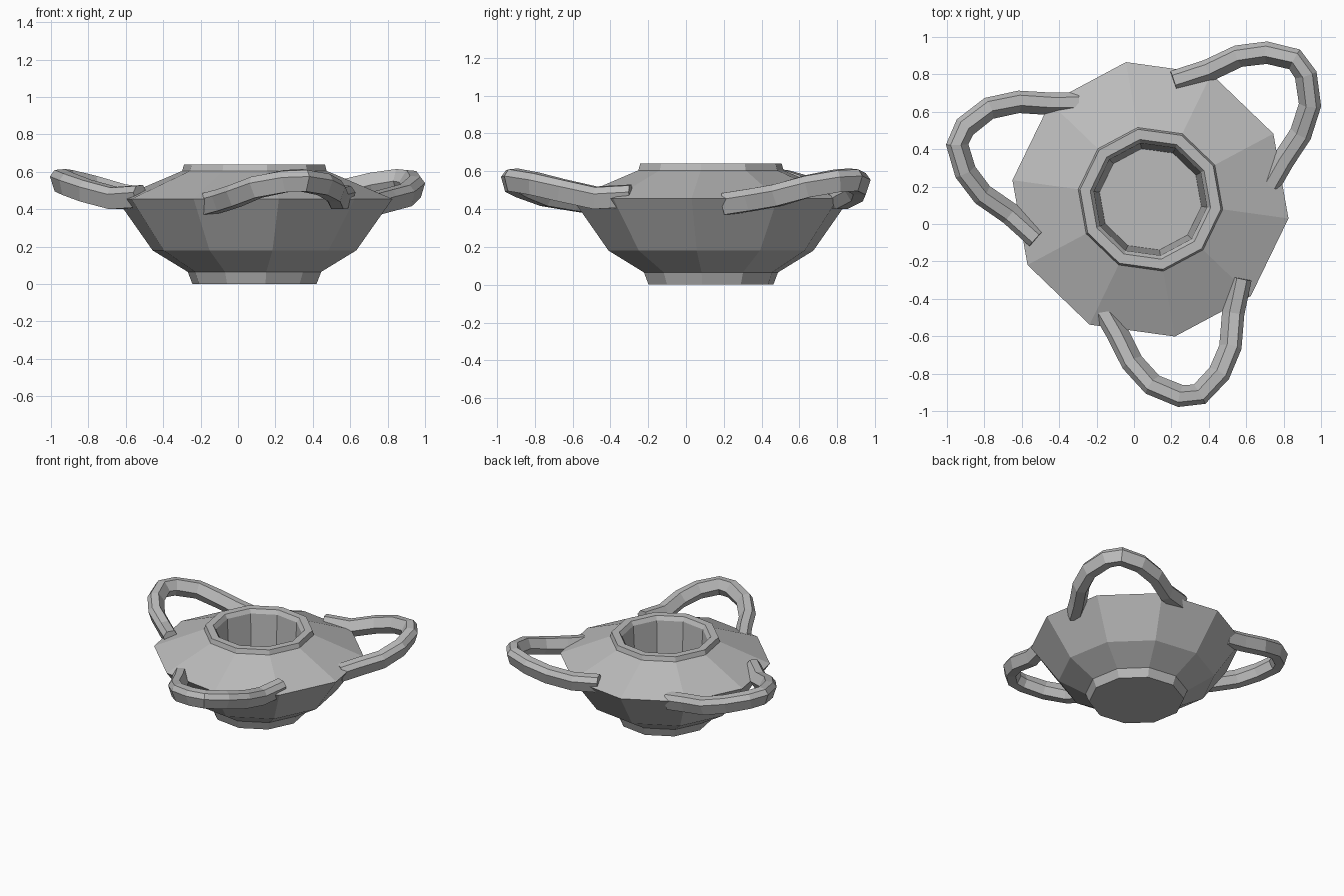
import bpy, bmesh, math
from mathutils import Vector, Matrix

cube = bpy.data.objects.get("Cube")
if cube:
    bpy.data.objects.remove(cube, do_unlink=True)

stone = bpy.data.materials.new("grey_stone")
stone.use_nodes = True
grey = (0.5, 0.5, 0.5, 1)
stone.diffuse_color = grey
stone.node_tree.nodes["Principled BSDF"].inputs["Base Color"].default_value = grey

CENTRE = Vector((0.088, 0.132, 0))   # the pot sits off-centre because of its handles
SIDES = 10
TURN = math.radians(-7.9)


def loft(name, rings):
    """Skin a list of vertex rings and close both ends."""
    bm = bmesh.new()
    loops = [[bm.verts.new(p) for p in ring] for ring in rings]
    for a, b in zip(loops, loops[1:]):
        n = len(a)
        for i in range(n):
            j = (i + 1) % n
            bm.faces.new((a[i], a[j], b[j], b[i]))
    bm.faces.new(loops[0][::-1])
    bm.faces.new(loops[-1])
    bmesh.ops.recalc_face_normals(bm, faces=bm.faces)
    mesh = bpy.data.meshes.new(name)
    bm.to_mesh(mesh)
    bm.free()
    mesh.materials.append(stone)
    obj = bpy.data.objects.new(name, mesh)
    bpy.context.collection.objects.link(obj)
    return obj


def ring(radius, z):
    step = math.tau / SIDES
    return [CENTRE + Vector((radius * math.cos(TURN + i * step),
                             radius * math.sin(TURN + i * step), z))
            for i in range(SIDES)]


# Pot: foot, belly, shoulder, rim and hollow inside
profile = [(0.335, 0), (0.36, 0.065), (0.55, 0.18), (0.745, 0.455),
           (0.39, 0.605), (0.38, 0.64), (0.325, 0.64), (0.305, 0.61),
           (0.275, 0.1)]
loft("pot_body", [ring(r, z) for r, z in profile])

# Handle: centre line and an uneven six-sided section (outward, up)
path = [Vector(p) for p in (
    (-0.16, -0.46, 0.43), (-0.085, -0.59, 0.45), (-0.01, -0.74, 0.475),
    (0.1, -0.86, 0.52), (0.25, -0.92, 0.55), (0.35, -0.91, 0.555),
    (0.455, -0.8, 0.535), (0.515, -0.66, 0.5), (0.53, -0.48, 0.46),
    (0.57, -0.29, 0.47))]
section = [(0.035, 0.055), (0.06, 0.02), (0.035, -0.06),
           (-0.03, -0.06), (-0.06, -0.005), (-0.02, 0.06)]

handle_rings = []
for i, p in enumerate(path):
    along = path[min(i + 1, len(path) - 1)] - path[max(i - 1, 0)]
    out = along.cross(Vector((0, 0, 1))).normalized()
    up = out.cross(along).normalized()
    handle_rings.append([p + out * a + up * b for a, b in section])

# Three handles spaced evenly round the pot
for k, name in enumerate(("front_handle", "back_left_handle", "back_right_handle")):
    spin = Matrix.Rotation(k * math.tau / 3, 3, 'Z')
    loft(name, [[CENTRE + spin @ (v - CENTRE) for v in r] for r in handle_rings])
